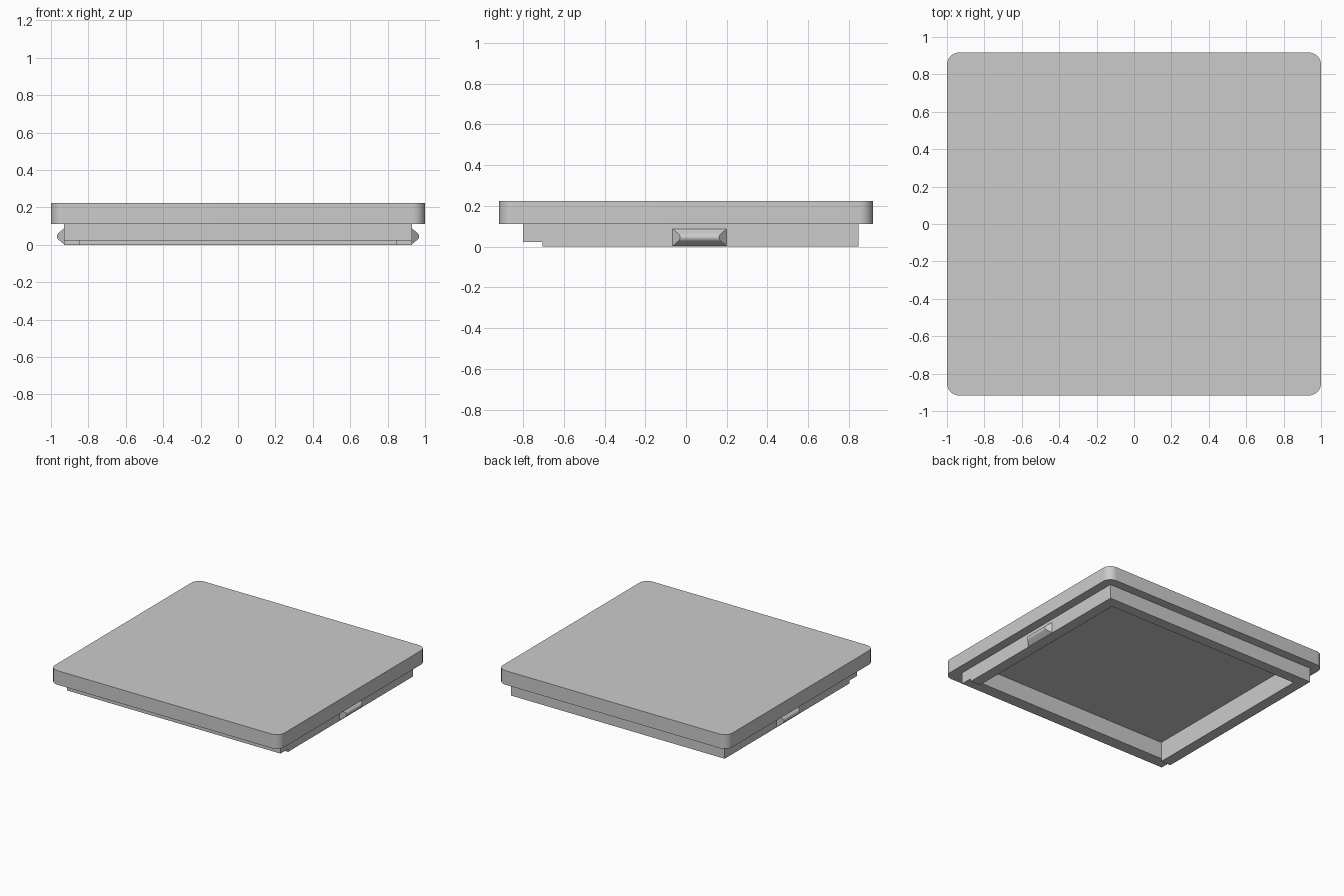
import bpy, bmesh
from math import radians

if "Cube" in bpy.data.objects:
    bpy.data.objects.remove(bpy.data.objects["Cube"], do_unlink=True)

grey = bpy.data.materials.new("light_grey")
grey.use_nodes = True
colour = (0.6, 0.6, 0.6, 1)
grey.diffuse_color = colour
grey.node_tree.nodes["Principled BSDF"].inputs["Base Color"].default_value = colour


def add_object(name, bm):
    mesh = bpy.data.meshes.new(name)
    bmesh.ops.recalc_face_normals(bm, faces=bm.faces[:])
    bm.to_mesh(mesh)
    bm.free()
    mesh.materials.append(grey)
    obj = bpy.data.objects.new(name, mesh)
    bpy.context.collection.objects.link(obj)
    return obj


def box_bmesh(low, high):
    bm = bmesh.new()
    bmesh.ops.create_cube(bm, size=1)
    for v in bm.verts:
        v.co = [(a + b) / 2 + c * (b - a) for a, b, c in zip(low, high, v.co)]
    return bm


def activate(obj):
    bpy.ops.object.select_all(action="DESELECT")
    obj.select_set(True)
    bpy.context.view_layer.objects.active = obj


def smooth(obj):
    activate(obj)
    bpy.ops.object.shade_smooth_by_angle(angle=radians(30))


def cut(obj, low, high):
    cutter = add_object("cutter", box_bmesh(low, high))
    cutter.hide_render = True
    mod = obj.modifiers.new("cut", "BOOLEAN")
    mod.operation = "DIFFERENCE"
    mod.solver = "EXACT"
    mod.object = cutter
    activate(obj)
    bpy.ops.object.modifier_apply(modifier=mod.name)
    bpy.data.objects.remove(cutter, do_unlink=True)


# The cavity passes through the rim and into the underside of the plate
cavity = (-0.846, -0.705, -0.1), (0.846, 0.764, 0.156)

# Cover plate with rounded vertical corners
bm = box_bmesh((-1, -0.917, 0.112), (1, 0.917, 0.223))
corners = [e for e in bm.edges if abs(e.verts[0].co.z - e.verts[1].co.z) > 0.05]
bmesh.ops.bevel(bm, geom=corners, offset=0.067, segments=10, profile=0.5, affect="EDGES")
plate = add_object("cover_plate", bm)
cut(plate, *cavity)
smooth(plate)

# Rim under the plate: open in the middle, with a raised front wall
rim = add_object("rim", box_bmesh((-0.93, -0.8, 0), (0.93, 0.847, 0.112)))
cut(rim, *cavity)
cut(rim, (-1.1, -0.9, -0.1), (1.1, -0.705, 0.023))

# Wedge-shaped snap clips with rounded tips on both sides
for name, side in (("left_clip", 1), ("right_clip", -1)):
    bm = box_bmesh((0.928, -0.067, 0.001), (0.968, 0.201, 0.089))
    for v in bm.verts:
        if v.co.x > 0.95:
            v.co.y = 0.163 if v.co.y > 0.1 else -0.029
            v.co.z = 0.056 if v.co.z > 0.05 else 0.034
    tips = [e for e in bm.edges if all(v.co.x > 0.95 for v in e.verts)
            and abs(e.verts[0].co.y - e.verts[1].co.y) > 0.1]
    bmesh.ops.bevel(bm, geom=tips, offset=0.01, segments=4, profile=0.5, affect="EDGES")
    for v in bm.verts:
        v.co.x *= side
    smooth(add_object(name, bm))
